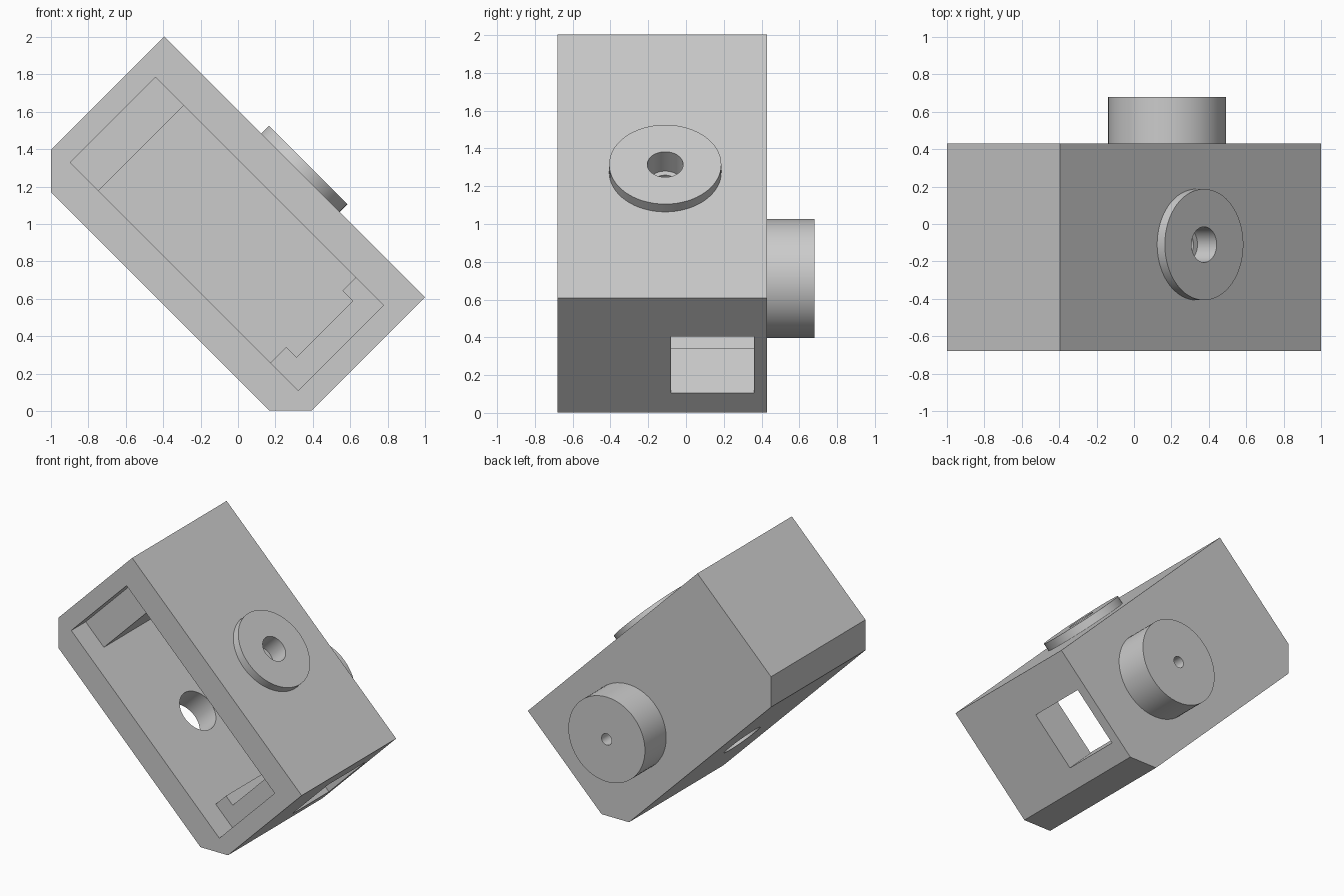
import bpy, bmesh, math
from mathutils import Matrix

if "Cube" in bpy.data.objects:
    bpy.data.objects.remove(bpy.data.objects["Cube"], do_unlink=True)

# Single grey finish
grey = bpy.data.materials.new("plain_grey")
grey.use_nodes = True
colour = (0.6, 0.6, 0.6, 1)
grey.diffuse_color = colour
grey.node_tree.nodes["Principled BSDF"].inputs["Base Color"].default_value = colour

BACK, FLOOR = 0.43, 0.36   # rear face and cavity floor along y
MID = 0.628                # middle of the case thickness


def make(name, bm):
    bmesh.ops.recalc_face_normals(bm, faces=bm.faces)
    mesh = bpy.data.meshes.new(name)
    bm.to_mesh(mesh)
    bm.free()
    mesh.materials.append(grey)
    obj = bpy.data.objects.new(name, mesh)
    bpy.context.collection.objects.link(obj)
    return obj


def box(name, x, y, z):
    bm = bmesh.new()
    bmesh.ops.create_cube(bm, size=1)
    for v in bm.verts:
        for i, (lo, hi) in enumerate((x, y, z)):
            v.co[i] = hi if v.co[i] > 0 else lo
    return make(name, bm)


def cylinder(name, axis, centre, radius, lo, hi):
    """Cylinder from lo to hi along the y or z axis."""
    bm = bmesh.new()
    bmesh.ops.create_cone(bm, cap_ends=True, segments=64, radius1=radius,
                          radius2=radius, depth=hi - lo)
    a, b = centre
    mid = (lo + hi) / 2
    if axis == "y":
        move = Matrix.Translation((a, mid, b)) @ Matrix.Rotation(math.pi / 2, 4, "X")
    else:
        move = Matrix.Translation((a, b, mid))
    bmesh.ops.transform(bm, matrix=move, verts=bm.verts)
    return make(name, bm)


def combine(target, tool, operation):
    bpy.context.view_layer.objects.active = target
    mod = target.modifiers.new(tool.name, "BOOLEAN")
    mod.operation = operation
    mod.solver = "EXACT"
    mod.object = tool
    bpy.ops.object.modifier_apply(modifier=mod.name)
    bpy.data.objects.remove(tool, do_unlink=True)


# Case: long block with two chamfered edges, laid out before tilting
profile = [(-1.695, 1.137), (0.277, 1.137), (0.277, 0.28),
           (0.117, 0.12), (-1.535, 0.12), (-1.695, 0.28)]
bm = bmesh.new()
face = bm.faces.new([bm.verts.new((x, -0.68, z)) for x, z in profile])
grown = bmesh.ops.extrude_face_region(bm, geom=[face])["geom"]
bmesh.ops.translate(bm, vec=(0, BACK + 0.68, 0),
                    verts=[g for g in grown if isinstance(g, bmesh.types.BMVert)])
case = make("hollow_case", bm)

# Raised side disc and rear boss
side, rear = (-0.665, -0.11), (-0.378, MID)
combine(case, cylinder("side_disc", "z", side, 0.297, 1.08, 1.195), "UNION")
combine(case, cylinder("rear_boss", "y", rear, 0.315, 0.4, 0.68), "UNION")

# Cavity with a ledge at each end, a notch in one ledge and an end window
inner, slot = (0.306, 0.95), (0.425, 0.85)
cuts = [
    box("shallow_cavity", (-1.573, 0.15), (-0.9, -0.51), inner),
    box("deep_cavity", (-1.361, -0.06), (-0.9, FLOOR), inner),
    box("ledge_notch", (-0.1, 0.018), (-0.8, FLOOR), slot),
    box("end_window", (-0.1, 0.4), (-0.08, FLOOR), slot),
    # Counterbored disc hole, opposite wall hole, blind boss hole
    cylinder("disc_bore", "z", side, 0.095, 1.05, 1.3),
    cylinder("disc_hole", "z", side, 0.065, 0.9, 1.2),
    cylinder("wall_hole", "z", side, 0.15, 0.0, 0.4),
    cylinder("boss_hole", "y", rear, 0.042, 0.44, 0.8),
]
for cut in cuts:
    combine(case, cut, "DIFFERENCE")

# Tilt the case onto its chamfered corner
case.data.transform(Matrix.Rotation(math.pi / 4, 4, "Y"))
bpy.ops.object.select_all(action="DESELECT")
case.select_set(True)
bpy.context.view_layer.objects.active = case
bpy.ops.object.shade_smooth_by_angle(angle=math.radians(30))
